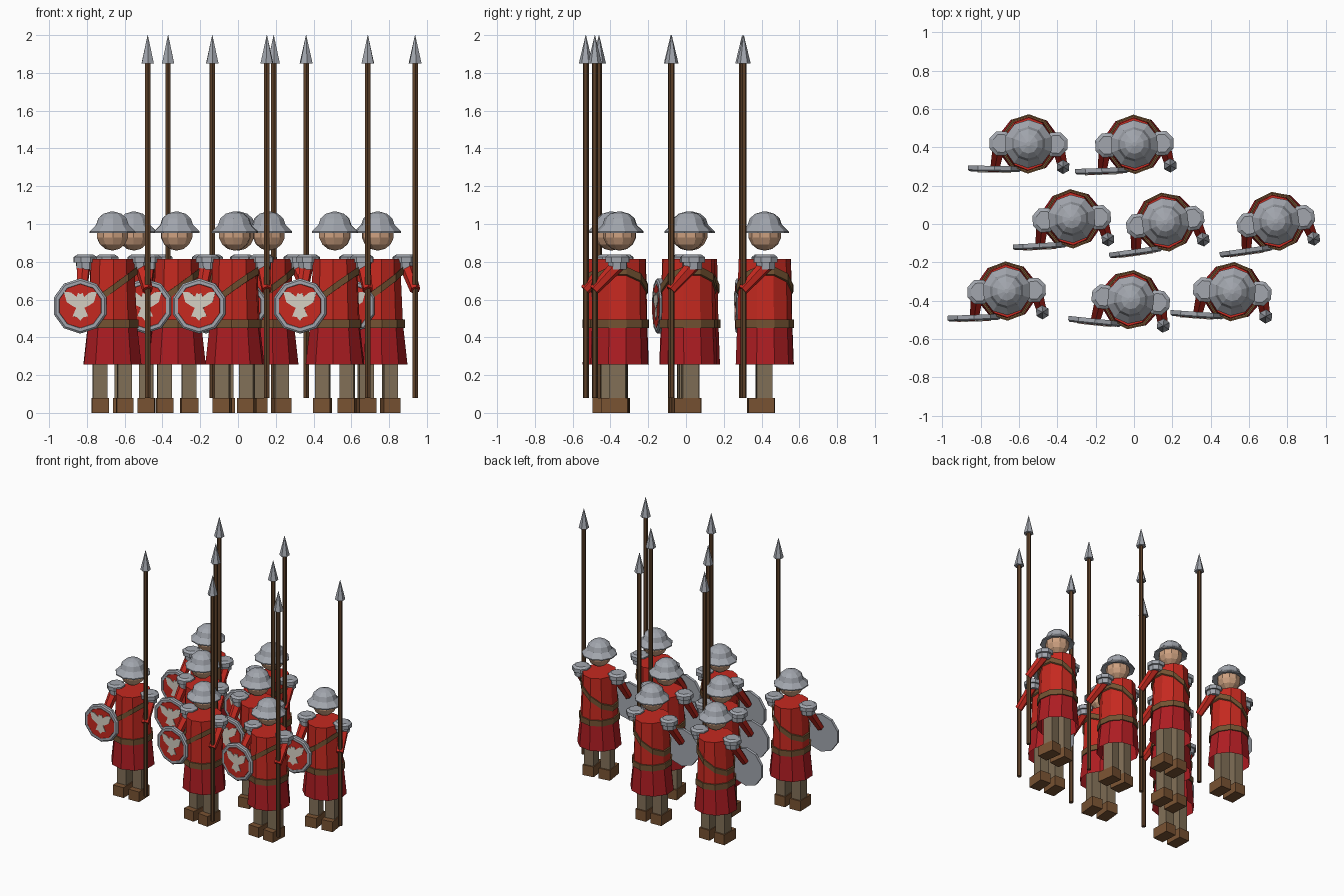
import bpy, bmesh, math
from mathutils import Vector, Matrix

if "Cube" in bpy.data.objects:
    bpy.data.objects.remove(bpy.data.objects["Cube"])


def mat(name, *rgb):
    m = bpy.data.materials.new(name)
    m.diffuse_color = (*rgb, 1)
    m.use_nodes = True
    m.node_tree.nodes["Principled BSDF"].inputs["Base Color"].default_value = m.diffuse_color
    return m


RED = mat("tunic red", 0.56, 0.022, 0.014)
CRIMSON = mat("skirt crimson", 0.42, 0.012, 0.016)
STEEL = mat("steel", 0.36, 0.38, 0.42)
SKIN = mat("skin", 0.62, 0.36, 0.22)
TAN = mat("trouser tan", 0.22, 0.16, 0.095)
BOOT = mat("boot brown", 0.19, 0.085, 0.032)
STRAP = mat("strap leather", 0.17, 0.085, 0.032)
WOOD = mat("shaft wood", 0.11, 0.052, 0.022)
CREAM = mat("emblem cream", 0.66, 0.62, 0.54)

parts = []  # (name, mesh) shared by every soldier


def part(name, bm, *mats):
    bmesh.ops.remove_doubles(bm, verts=bm.verts, dist=1e-5)
    bmesh.ops.recalc_face_normals(bm, faces=bm.faces)
    me = bpy.data.meshes.new(name)
    bm.to_mesh(me)
    bm.free()
    for m in mats:
        me.materials.append(m)
    parts.append((name, me))
    return me


def loft(rings, n, centre=(0, 0), phase=0.5, bottom=True, top=True, slope=0):
    """Stack of n-sided rings (z, rx, ry); slope tilts z along x."""
    bm = bmesh.new()
    loops = []
    for z, rx, ry in rings:
        loop = []
        for i in range(n):
            a = math.tau * (i + phase) / n
            x = rx * math.cos(a)
            loop.append(bm.verts.new((centre[0] + x, centre[1] + ry * math.sin(a), z + slope * x)))
        loops.append(loop)
    for a, b in zip(loops, loops[1:]):
        for i in range(n):
            j = (i + 1) % n
            bm.faces.new((a[i], a[j], b[j], b[i]))
    if bottom:
        bm.faces.new(loops[0])
    if top:
        bm.faces.new(loops[-1])
    return bm


def box(cx, cy, cz, sx, sy, sz):
    bm = bmesh.new()
    bmesh.ops.create_cube(bm, size=1, matrix=Matrix.Translation((cx, cy, cz)) @ Matrix.Diagonal((sx, sy, sz, 1)))
    return bm


def limb(p, q, r1, r2, n=6):
    p, q = Vector(p), Vector(q)
    d = q - p
    bm = bmesh.new()
    bmesh.ops.create_cone(bm, cap_ends=True, segments=n, radius1=r1, radius2=r2, depth=d.length,
                          matrix=Matrix.Translation((p + q) / 2) @ d.to_track_quat('Z', 'Y').to_matrix().to_4x4())
    return bm


def band(half, rx, ry, zc, slope=0):
    """Closed thin leather band around the torso."""
    inner = 0.93
    return loft([(zc - half, rx * inner, ry * inner), (zc - half, rx, ry), (zc + half, rx, ry),
                 (zc + half, rx * inner, ry * inner), (zc - half, rx * inner, ry * inner)],
                10, bottom=False, top=False, slope=slope)


# legs, boots, shoulder pads on both sides
for s, side in ((-1, "left"), (1, "right")):
    part(side + "_boot", box(s * 0.065, -0.02, 0.04, 0.09, 0.14, 0.08), BOOT)
    part(side + "_leg", box(s * 0.065, -0.003, 0.24, 0.076, 0.084, 0.32), TAN)
    part(side + "_shoulder_pad", loft([(0.758, 0.05, 0.052), (0.795, 0.053, 0.054), (0.796, 0.066, 0.068),
                                       (0.825, 0.066, 0.068), (0.838, 0.045, 0.05)], 8, centre=(s * 0.143, 0)), STEEL)

# tunic: red chest above the belt, crimson skirt below
tunic = part("tunic", loft([(0.255, 0.160, 0.153), (0.47, 0.135, 0.145), (0.815, 0.119, 0.138)], 10, bottom=False),
             RED, CRIMSON)
for f in tunic.polygons:
    f.material_index = 1 if f.center.z < 0.47 else 0
part("belt", band(0.022, 0.145, 0.155, 0.472), STRAP)
part("shoulder_strap", band(0.02, 0.137, 0.15, 0.66, slope=0.72), STRAP)

# head and brimmed helmet
bm = bmesh.new()
bmesh.ops.create_uvsphere(bm, u_segments=10, v_segments=7, radius=0.088, matrix=Matrix.Translation((0, 0, 0.947)))
part("head", bm, SKIN)
part("helmet", loft([(0.965, 0.08, 0.08), (0.952, 0.126, 0.126), (0.96, 0.126, 0.126), (0.995, 0.09, 0.09),
                     (1.03, 0.078, 0.078), (1.054, 0.05, 0.05), (1.065, 0.012, 0.012)], 10), STEEL)

# arms: right holds the spear, left carries the shield
GRIP = (0.183, -0.117)
part("right_arm", limb((0.15, 0.01, 0.79), (GRIP[0], GRIP[1] - 0.005, 0.65), 0.038, 0.028), RED)
part("left_arm", limb((-0.15, 0.01, 0.79), (-0.17, -0.115, 0.61), 0.038, 0.028), RED)

# spear
part("spear_shaft", loft([(0.08, 0.016, 0.016), (1.86, 0.016, 0.016)], 6, centre=GRIP), WOOD)
part("spear_tip", loft([(1.85, 0.037, 0.037), (2.0, 0.001, 0.001)], 6, centre=GRIP), STEEL)

# shield: steel disc with raised rim, red field and a spread-wing bird plate
TO_SHIELD = Matrix.Translation((-0.175, -0.118, 0.566)) @ Matrix.Rotation(math.pi / 2, 4, 'X')


def on_shield(bm):
    bm.transform(TO_SHIELD)
    return bm


part("shield_rim", on_shield(loft([(0, 0.146, 0.146), (0.022, 0.146, 0.146), (0.03, 0.136, 0.136),
                                   (0.03, 0.118, 0.118), (0.024, 0.116, 0.116)], 10)), STEEL)
part("shield_field", on_shield(loft([(0.022, 0.116, 0.116), (0.031, 0.116, 0.116)], 10)), RED)
half = [(0.012, 0.07), (0.02, 0.048), (0.05, 0.072), (0.088, 0.076), (0.072, 0.02), (0.045, 0.002),
        (0.022, -0.01), (0.042, -0.056), (0.018, -0.058)]
outline = [(0, 0.062)] + half + [(0, -0.078)] + [(-x, y) for x, y in reversed(half)]
bm = bmesh.new()
face = bm.faces.new([bm.verts.new((x, y, 0.029)) for x, y in outline])
ext = bmesh.ops.extrude_face_region(bm, geom=[face])
bmesh.ops.translate(bm, vec=(0, 0, 0.006), verts=[v for v in ext["geom"] if isinstance(v, bmesh.types.BMVert)])
part("shield_bird", on_shield(bm), CREAM)

# the squad: x, y, turn in degrees
squad = [(-0.551, 0.418, -1), (0.002, 0.416, 2),
         (-0.325, 0.027, 3), (0.163, 0.01, 8), (0.74, 0.014, 8),
         (-0.665, -0.35, 2), (-0.017, -0.395, -6), (0.513, -0.353, -4)]
for k, (x, y, turn) in enumerate(squad, 1):
    for name, me in parts:
        ob = bpy.data.objects.new(f"soldier_{k}_{name}", me)
        ob.location = (x, y, 0)
        ob.rotation_euler.z = math.radians(turn)
        bpy.context.collection.objects.link(ob)
